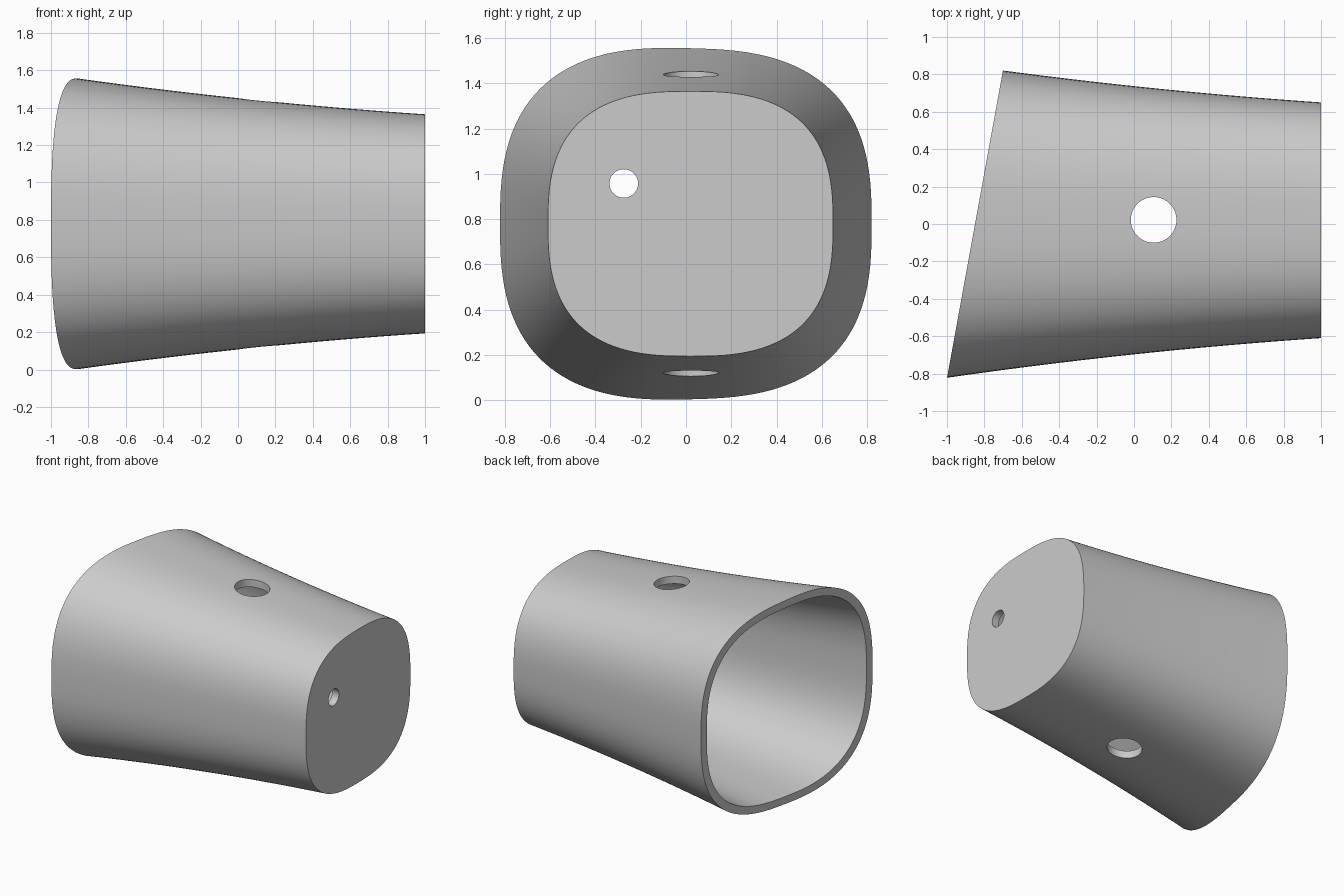
import bpy, bmesh
from math import cos, sin, pi, copysign
from mathutils import Matrix

cube = bpy.data.objects.get("Cube")
if cube:
    bpy.data.objects.remove(cube, do_unlink=True)

CY, CZ = 0.02, 0.779      # axis of the shell
WALL = 0.057
POWER = 2.7               # squareness of the rounded section
SEGS, RINGS = 128, 16

grey = bpy.data.materials.new("light_grey")
grey.use_nodes = True
colour = (0.6, 0.6, 0.6, 1)
grey.diffuse_color = colour
grey.node_tree.nodes["Principled BSDF"].inputs["Base Color"].default_value = colour


def half_width(x):
    return 0.717 - 0.106 * x + 0.019 * x * x


def half_height(x):
    return 0.672 - 0.106 * x + 0.0195 * x * x


def mouth_x(y):
    return -0.85 + 0.182 * y


def ring(bm, t, end, inset):
    """One rounded-square loop, slanted at the mouth and upright at the end."""
    verts = []
    for i in range(SEGS):
        a = 2 * pi * i / SEGS
        u = copysign(abs(cos(a)) ** (2 / POWER), cos(a))
        v = copysign(abs(sin(a)) ** (2 / POWER), sin(a))
        start = -0.85
        for _ in range(8):
            start = mouth_x(CY + u * (half_width(start) - inset))
        x = start + (end - start) * t
        verts.append(bm.verts.new((x, CY + u * (half_width(x) - inset),
                                   CZ + v * (half_height(x) - inset))))
    return verts


def bridge(bm, a, b):
    for i in range(SEGS):
        j = (i + 1) % SEGS
        bm.faces.new((a[i], a[j], b[j], b[i]))


# Hollow tapered shell with a closed end
bm = bmesh.new()
outer = [ring(bm, k / RINGS, 1.0, 0) for k in range(RINGS + 1)]
inner = [ring(bm, k / RINGS, 1.0 - WALL, WALL) for k in range(RINGS + 1)]
for loops in (outer, inner):
    for a, b in zip(loops, loops[1:]):
        bridge(bm, a, b)
    bm.faces.new(loops[-1])
bridge(bm, outer[0], inner[0])
bmesh.ops.recalc_face_normals(bm, faces=bm.faces)
mesh = bpy.data.meshes.new("tapered_shell")
bm.to_mesh(mesh)
bm.free()
mesh.materials.append(grey)
shell = bpy.data.objects.new("tapered_shell", mesh)
bpy.context.collection.objects.link(shell)


def drill(name, radius, depth, centre, rotation):
    """Cut a round hole through the shell."""
    bm = bmesh.new()
    bmesh.ops.create_cone(bm, cap_ends=True, segments=64, radius1=radius,
                          radius2=radius, depth=depth,
                          matrix=Matrix.Translation(centre) @ rotation)
    me = bpy.data.meshes.new(name)
    bm.to_mesh(me)
    bm.free()
    me.materials.append(grey)
    cutter = bpy.data.objects.new(name, me)
    cutter.hide_render = True
    bpy.context.collection.objects.link(cutter)
    mod = shell.modifiers.new(name, 'BOOLEAN')
    mod.operation = 'DIFFERENCE'
    mod.solver = 'EXACT'
    mod.object = cutter
    bpy.ops.object.modifier_apply(modifier=name)
    bpy.data.objects.remove(cutter, do_unlink=True)


bpy.ops.object.select_all(action='DESELECT')
shell.select_set(True)
bpy.context.view_layer.objects.active = shell

# Vertical hole through both walls, small hole through the closed end
drill("cross_hole", 0.122, 3, (0.105, 0.022, CZ), Matrix())
drill("end_hole", 0.063, 0.4, (1, -0.275, 0.957), Matrix.Rotation(pi / 2, 4, 'Y'))

bpy.ops.object.shade_smooth_by_angle(angle=pi / 6)
